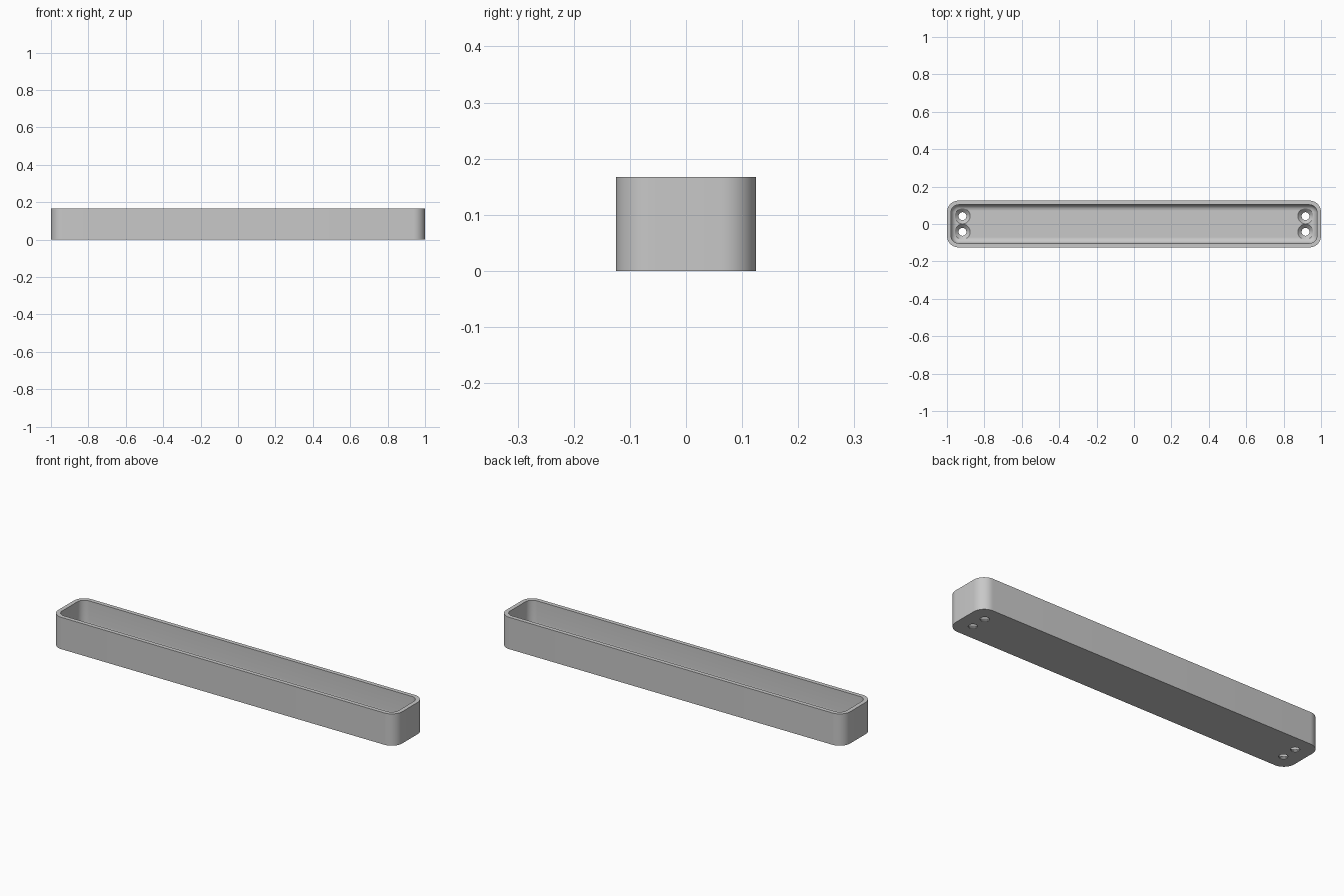
import bpy
import bmesh
from math import sin, cos, pi, radians

cube = bpy.data.objects.get("Cube")
if cube:
    bpy.data.objects.remove(cube, do_unlink=True)

LENGTH, DEPTH, HEIGHT = 2.0, 0.25, 0.167
CORNER, WALL, FLOOR, FILLET = 0.062, 0.022, 0.025, 0.032
HOLE_X, HOLE_Y = 0.917, 0.042

grey = bpy.data.materials.new("satin grey")
grey.use_nodes = True
grey.diffuse_color = (0.58, 0.58, 0.58, 1)
grey.node_tree.nodes["Principled BSDF"].inputs["Base Color"].default_value = (0.58, 0.58, 0.58, 1)


def rounded_ring(bm, inset, z, steps=12):
    """Ring of vertices round a rounded rectangle, drawn in by inset."""
    r = CORNER - inset
    cx, cy = LENGTH / 2 - CORNER, DEPTH / 2 - CORNER
    ring = []
    for q, (sx, sy) in enumerate([(1, 1), (-1, 1), (-1, -1), (1, -1)]):
        for i in range(steps + 1):
            a = (q + i / steps) * pi / 2
            ring.append(bm.verts.new((sx * cx + r * cos(a), sy * cy + r * sin(a), z)))
    return ring


def circle_ring(bm, x, y, r, z, sides=40):
    return [bm.verts.new((x + r * cos(2 * pi * i / sides), y + r * sin(2 * pi * i / sides), z))
            for i in range(sides)]


def skin(bm, rings):
    """Join consecutive rings and cap both ends."""
    for a, b in zip(rings, rings[1:]):
        n = len(a)
        for i in range(n):
            j = (i + 1) % n
            bm.faces.new((a[i], a[j], b[j], b[i]))
    bm.faces.new(rings[0][::-1])
    bm.faces.new(rings[-1])


def make_object(name, bm):
    bmesh.ops.recalc_face_normals(bm, faces=bm.faces)
    mesh = bpy.data.meshes.new(name)
    bm.to_mesh(mesh)
    bm.free()
    mesh.materials.append(grey)
    obj = bpy.data.objects.new(name, mesh)
    bpy.context.collection.objects.link(obj)
    return obj


# Tray shell: outer wall, rim, inner wall, floor fillet
bm = bmesh.new()
profile = [(0, 0), (0, HEIGHT), (WALL, HEIGHT)]
for k in range(9):
    a = k / 8 * pi / 2
    profile.append((WALL + FILLET * (1 - cos(a)), FLOOR + FILLET * (1 - sin(a))))
skin(bm, [rounded_ring(bm, inset, z) for inset, z in profile])
tray = make_object("tray", bm)

# Countersunk screw holes
bm = bmesh.new()
for x in (-HOLE_X, HOLE_X):
    for y in (-HOLE_Y, HOLE_Y):
        skin(bm, [circle_ring(bm, x, y, r, z) for r, z in
                  [(0.021, -0.02), (0.021, 0.005), (0.041, FLOOR), (0.041, 0.08)]])
cutter = make_object("screw_hole_cutter", bm)
cutter.hide_render = True

cut = tray.modifiers.new("screw holes", 'BOOLEAN')
cut.operation = 'DIFFERENCE'
cut.solver = 'EXACT'
cut.object = cutter

bpy.ops.object.select_all(action='DESELECT')
tray.select_set(True)
bpy.context.view_layer.objects.active = tray
bpy.ops.object.modifier_apply(modifier=cut.name)
bpy.data.objects.remove(cutter, do_unlink=True)
bpy.ops.object.shade_smooth_by_angle(angle=radians(30))
